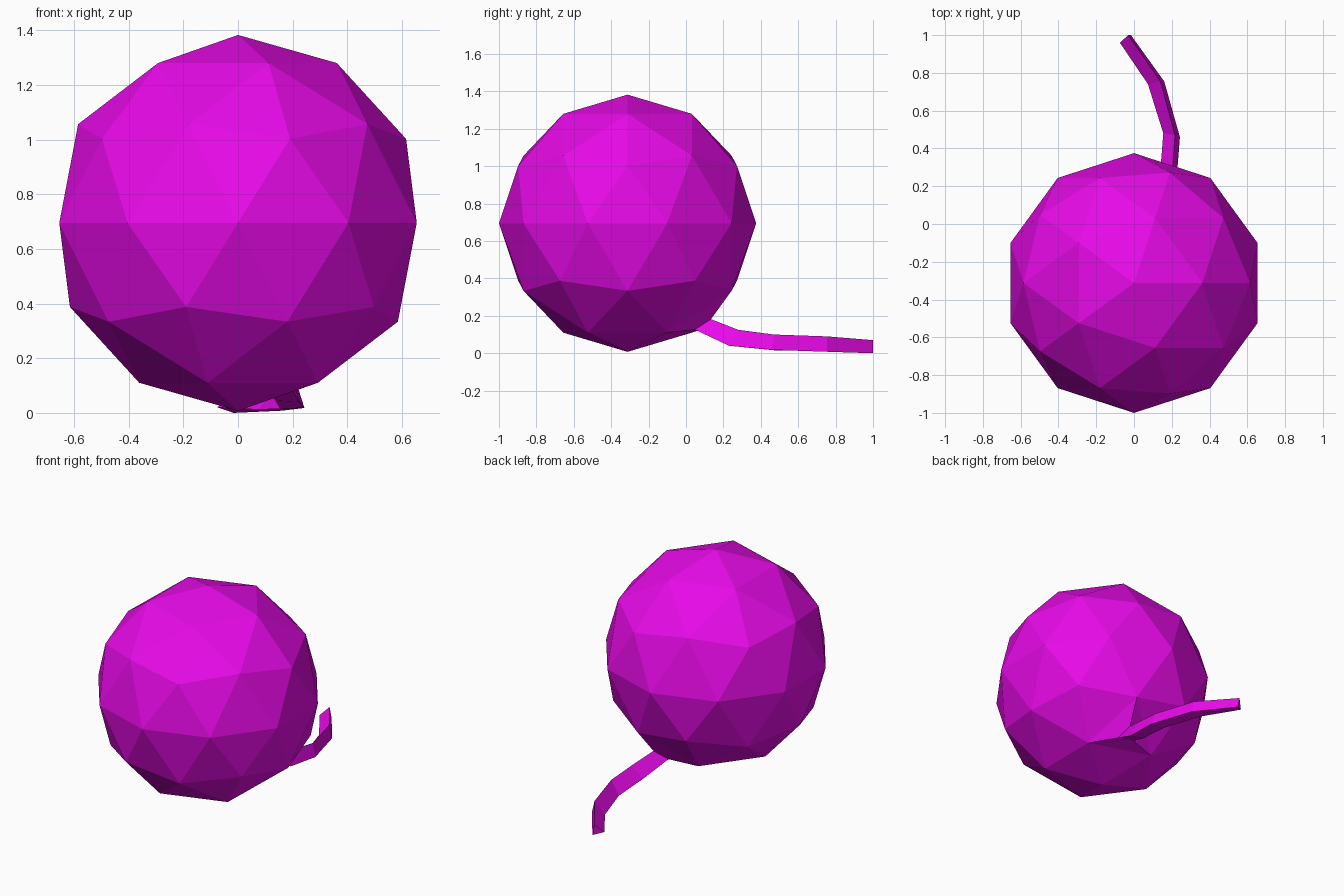
import bpy, bmesh
from mathutils import Vector

if "Cube" in bpy.data.objects:
    bpy.data.objects.remove(bpy.data.objects["Cube"])

# single magenta colour
mat = bpy.data.materials.new("magenta")
mat.diffuse_color = (0.8, 0.003, 0.8, 1)
mat.use_nodes = True
mat.node_tree.nodes["Principled BSDF"].inputs["Base Color"].default_value = mat.diffuse_color

# faceted ball
R, CENTRE = 0.6875, Vector((0, -0.3125, 0.695))
bm = bmesh.new()
bmesh.ops.create_icosphere(bm, subdivisions=2, radius=R)
bmesh.ops.translate(bm, verts=bm.verts, vec=CENTRE)

# string grows out of the low, back right face of the ball
target = Vector((0.12, 0.058, 0.185))
root = min(bm.faces, key=lambda f: (f.calc_center_median() - target).length)
vs = list(root.verts)
a = max(vs, key=lambda v: v.co.x)
b = min(vs, key=lambda v: v.co.x)
c = max(vs, key=lambda v: v.co.z)
mid, normal = root.calc_center_median(), root.normal.copy()
bm.faces.remove(root)

# triangular rings: lower right, lower left, top ridge
rings = [[mid + (v.co - mid) * 0.25 + normal * 0.05 for v in (a, b, c)],
         [(0.225, 0.23, 0.04), (0.137, 0.25, 0.045), (0.203, 0.28, 0.125)],
         [(0.243, 0.46, 0.018), (0.155, 0.48, 0.015), (0.217, 0.47, 0.10)],
         [(0.16, 0.755, 0.008), (0.074, 0.74, 0.012), (0.14, 0.755, 0.09)],
         [(-0.016, 1.0, 0.0), (-0.075, 0.96, 0.02), (-0.03, 1.0, 0.07)]]
prev = [a, b, c]
for ring in rings:
    new = [bm.verts.new(p) for p in ring]
    for i in range(3):
        j = (i + 1) % 3
        bm.faces.new((prev[i], prev[j], new[j], new[i]))
    prev = new
bm.faces.new(prev)
bmesh.ops.recalc_face_normals(bm, faces=bm.faces)

mesh = bpy.data.meshes.new("ball_with_string")
bm.to_mesh(mesh)
bm.free()
mesh.materials.append(mat)
bpy.context.collection.objects.link(bpy.data.objects.new("ball_with_string", mesh))
